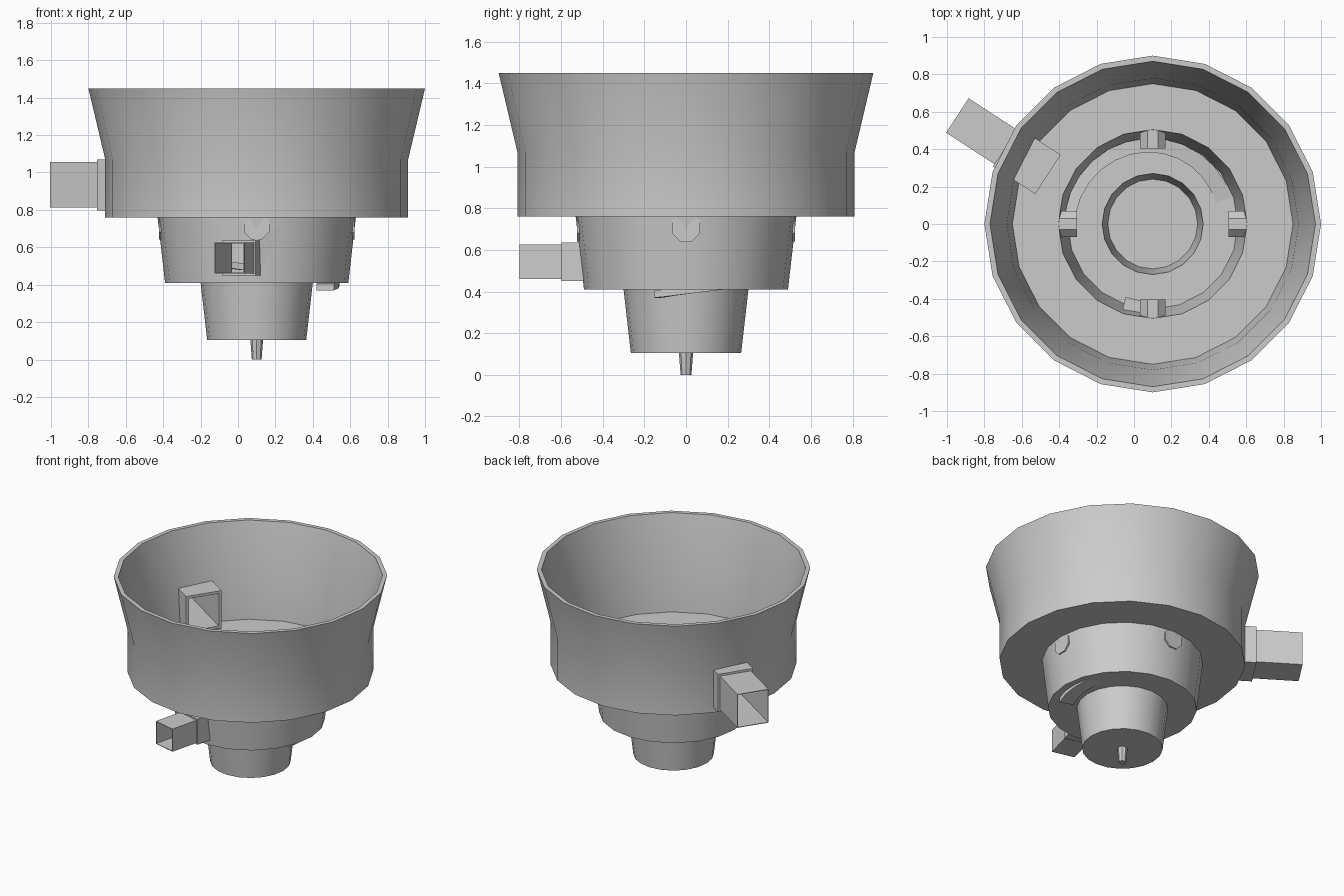
import bpy, bmesh, math
from mathutils import Vector, Matrix

if "Cube" in bpy.data.objects:
    bpy.data.objects.remove(bpy.data.objects["Cube"])

CX = 0.10   # vertical axis of the vessel


def finish(name, bm, smooth=False):
    bmesh.ops.recalc_face_normals(bm, faces=bm.faces)
    me = bpy.data.meshes.new(name)
    bm.to_mesh(me)
    bm.free()
    ob = bpy.data.objects.new(name, me)
    bpy.context.collection.objects.link(ob)
    if smooth:
        bpy.ops.object.select_all(action='DESELECT')
        bpy.context.view_layer.objects.active = ob
        ob.select_set(True)
        bpy.ops.object.shade_smooth_by_angle(angle=math.radians(30))
    return ob


def lathe(name, profile, sides, smooth=True):
    bm = bmesh.new()
    vs = [bm.verts.new((CX + r, 0, z)) for r, z in profile]
    es = [bm.edges.new(p) for p in zip(vs, vs[1:])]
    bmesh.ops.spin(bm, geom=vs + es, cent=(CX, 0, 0), axis=(0, 0, 1),
                   angle=2 * math.pi, steps=sides, use_duplicate=False)
    bmesh.ops.remove_doubles(bm, verts=bm.verts, dist=1e-4)
    return finish(name, bm, smooth)


def square_tube(name, start, direction, length, w, z0, z1, t):
    """Square duct along a horizontal direction; t is wall thickness, 0 gives a solid box."""
    d = Vector((direction[0], direction[1], 0)).normalized()
    side = Vector((-d.y, d.x, 0))
    bm = bmesh.new()

    def loop(dist, inset):
        c = Vector((start[0], start[1], 0)) + d * dist
        h = w / 2 - inset
        return [bm.verts.new(c + side * s * h + Vector((0, 0, z)))
                for s, z in ((-1, z0 + inset), (1, z0 + inset), (1, z1 - inset), (-1, z1 - inset))]

    a, b = loop(0, 0), loop(length, 0)
    if t:
        rings = [a, b, loop(length, t), loop(0, t)]
    else:
        rings = [a, b]
        bm.faces.new(a)
        bm.faces.new(b)
    n = len(rings)
    for k in range(n if t else 1):
        p, q = rings[k], rings[(k + 1) % n]
        for i in range(4):
            j = (i + 1) % 4
            bm.faces.new((p[i], p[j], q[j], q[i]))
    return finish(name, bm)


# stepped three-tier vessel, outside from the rim down then inside back up
body = lathe("stepped_vessel", [
    (0.87, 1.45), (0.90, 1.44), (0.81, 1.07), (0.81, 0.76), (0.53, 0.76), (0.49, 0.41),
    (0.30, 0.41), (0.265, 0.105), (0, 0.105), (0, 0.135), (0.24, 0.135), (0.27, 0.44),
    (0.455, 0.44), (0.505, 0.785), (0.75, 0.785), (0.78, 1.07), (0.87, 1.45)], 20)
for v in body.data.vertices:   # outer lip reaches full height
    if abs(v.co.z - 1.44) < 1e-4:
        v.co.z = 1.45

# drain spigot in the bottom
lathe("drain_spigot", [(0, 0.14), (0.07, 0.14), (0.07, 0.125), (0.034, 0.105),
                       (0.026, 0), (0, 0)], 8, False)

# inlet and outlet ducts: inner end, direction, lengths, widths, heights
ducts = [
    ("upper_duct", (-0.46, 0.265), (-0.484, 0.315), 0.27, 0.578, 0.25, 0.22, 0.797, 1.07),
    ("lower_duct", (0.045, -0.412), (-0.24, -0.97), 0.17, 0.38, 0.185, 0.165, 0.45, 0.635),
]
for name, p, d, l_socket, l_pipe, w_socket, w_pipe, z0, z1 in ducts:
    g = (w_socket - w_pipe) / 2
    square_tube(name + "_socket", p, d, l_socket, w_socket, z0, z1, g)
    square_tube(name + "_pipe", p, d, l_pipe, w_pipe, z0 + g, z1 - g, 0.004)
    # opening through the vessel wall
    cutter = square_tube(name + "_cutter", p, d, l_pipe, w_pipe - 0.006,
                         z0 + g + 0.003, z1 - g - 0.003, 0)
    cutter.hide_render = True
    cutter.display_type = 'WIRE'
    m = body.modifiers.new(name + "_opening", 'BOOLEAN')
    m.operation, m.solver, m.object = 'DIFFERENCE', 'EXACT', cutter

# four octagonal ports around the middle tier
for k in range(4):
    bm = bmesh.new()
    r0, r1 = 0.405, 0.523
    bmesh.ops.create_cone(bm, cap_ends=True, segments=8, radius1=0.074, radius2=0.074, depth=r1 - r0)
    bm.transform(Matrix.Translation((CX, 0, 0.71)) @ Matrix.Rotation(k * math.pi / 2, 4, 'Z')
                 @ Matrix.Translation(((r0 + r1) / 2, 0, 0)) @ Matrix.Rotation(math.pi / 2, 4, 'Y')
                 @ Matrix.Rotation(math.pi / 8, 4, 'Z'))
    finish(f"wall_port_{k + 1}", bm)

# spiral ramp that sinks through the middle floor
bm = bmesh.new()
rows, STEPS = [], 16
for i in range(STEPS + 1):
    f = i / STEPS
    a = math.radians(185 - 205 * f)
    z = 0.59 - 0.185 * f
    ri, ro = 0.42 - 0.08 * f, 0.475 - 0.035 * f
    rows.append([bm.verts.new((CX + r * math.cos(a), r * math.sin(a), zz))
                 for r, zz in ((ri, z), (ro, z), (ro, z - 0.035), (ri, z - 0.035))])
for p, q in zip(rows, rows[1:]):
    for i in range(4):
        j = (i + 1) % 4
        bm.faces.new((p[i], p[j], q[j], q[i]))
bm.faces.new(rows[0])
bm.faces.new(rows[-1])
finish("spiral_ramp", bm, True)
